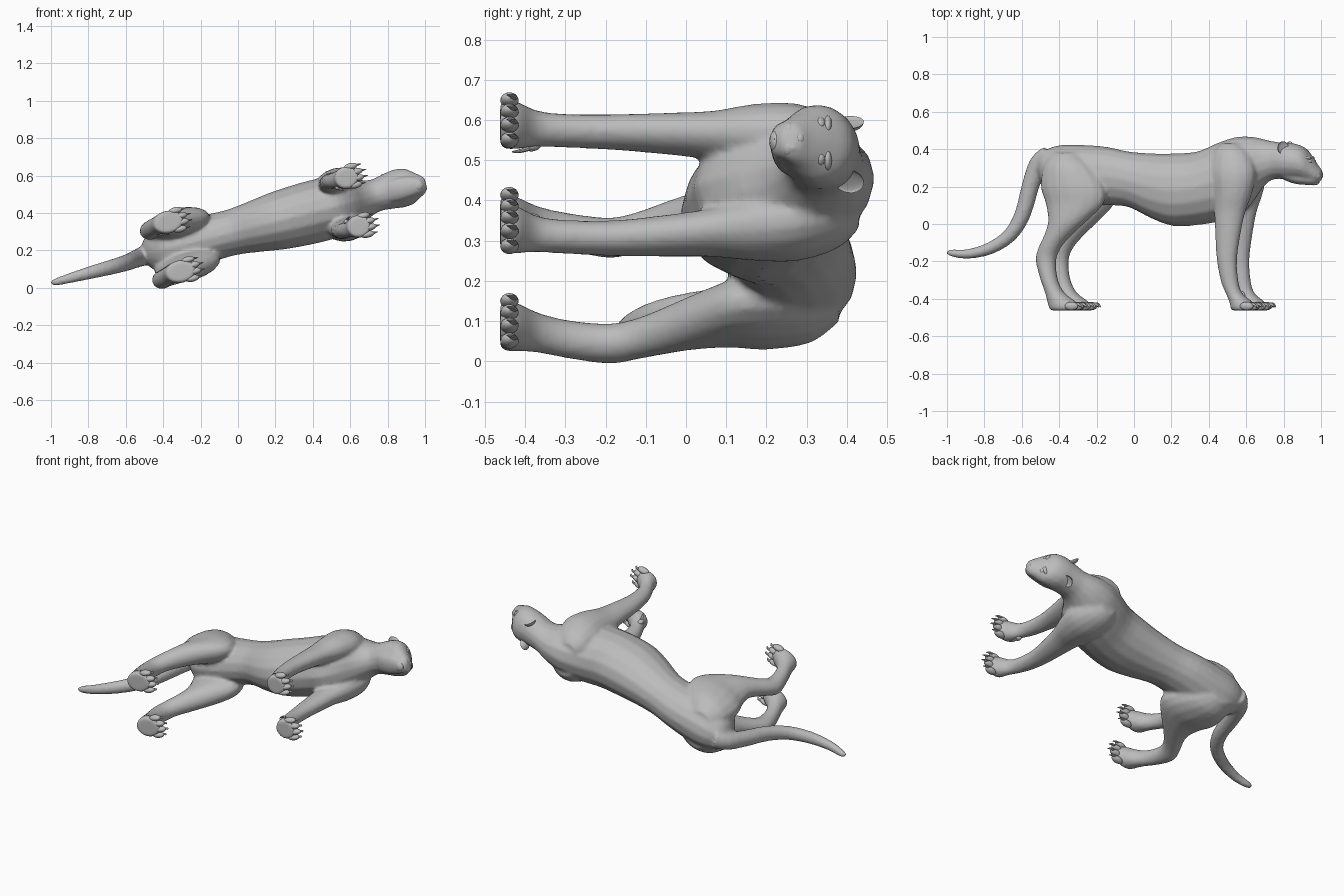
import bpy, bmesh, math
from mathutils import Vector, Matrix

if "Cube" in bpy.data.objects:
    bpy.data.objects.remove(bpy.data.objects["Cube"])

grey = bpy.data.materials.new("plain_grey")
grey.use_nodes = True
GREY = (0.5, 0.5, 0.5, 1)
grey.diffuse_color = GREY
grey.node_tree.nodes["Principled BSDF"].inputs["Base Color"].default_value = GREY

# Animal frame: u runs tail to nose, v is its up, w is sideways; it lies yawed on its side
YAW = math.radians(14.1)
C, S = math.cos(YAW), math.sin(YAW)
FRAME = Matrix(((C, 0, -S, 0), (0, 1, 0, 0), (S, 0, C, 0.305), (0, 0, 0, 1)))


def finish(bm, name):
    bm.transform(FRAME)
    bmesh.ops.recalc_face_normals(bm, faces=bm.faces)
    mesh = bpy.data.meshes.new(name)
    bm.to_mesh(mesh)
    bm.free()
    mesh.materials.append(grey)
    ob = bpy.data.objects.new(name, mesh)
    bpy.context.collection.objects.link(ob)
    for o in bpy.context.selected_objects:
        o.select_set(False)
    bpy.context.view_layer.objects.active = ob
    ob.select_set(True)
    bpy.ops.object.shade_smooth_by_angle(angle=math.radians(40))
    return ob


def spline(rows, steps):
    """Catmull-Rom through rows of numbers."""
    rows = [Vector(r) for r in rows]
    out = []
    for i in range(len(rows) - 1):
        a, b, c, d = rows[max(i - 1, 0)], rows[i], rows[i + 1], rows[min(i + 2, len(rows) - 1)]
        for k in range(steps):
            t = k / steps
            out.append(0.5 * (2 * b + (c - a) * t + (2 * a - 5 * b + 4 * c - d) * t * t
                              + (3 * b - a - 3 * c + d) * t ** 3))
    return out + [rows[-1]]


def loft(bm, rows, axis=None, side=1, steps=3, n=16):
    """Skin of elliptical rings (u, v, w, radius in the uv plane, radius along w)."""
    pts = spline(rows, steps)
    rings = []
    for i, p in enumerate(pts):
        if axis:
            d = Vector(axis)
        else:
            t = pts[min(i + 1, len(pts) - 1)] - pts[max(i - 1, 0)]
            d = Vector((-t[1], t[0])).normalized()
        ring = []
        for k in range(n):
            a = 2 * math.pi * k / n
            r = p[3] * math.cos(a)
            ring.append(bm.verts.new((p[0] + d.x * r, p[1] + d.y * r,
                                      side * (p[2] + p[4] * math.sin(a)))))
        rings.append(ring)
    for r0, r1 in zip(rings, rings[1:]):
        for k in range(n):
            bm.faces.new((r0[k], r0[(k + 1) % n], r1[(k + 1) % n], r1[k]))
    bm.faces.new(rings[0])
    bm.faces.new(rings[-1])


def blob(bm, centre, radii, side=1, yaw=0):
    """Ellipsoid, turned about the up axis."""
    m = (Matrix.Diagonal((1, 1, side, 1)) @ Matrix.Translation(centre)
         @ Matrix.Rotation(yaw, 4, 'Y') @ Matrix.Diagonal((*radii, 1)))
    bmesh.ops.create_uvsphere(bm, u_segments=14, v_segments=10, radius=1, matrix=m)


SIDES = {"upper": 1, "lower": -1}

# Trunk, neck and head: u, top, bottom, w, half width
TRUNK = [(-.525, .36, .26, 0, .04), (-.48, .40, .18, 0, .10), (-.40, .423, .12, 0, .135),
         (-.28, .423, .10, 0, .14), (-.15, .413, .10, 0, .127), (-.03, .388, .09, 0, .124),
         (.10, .378, .028, 0, .14), (.22, .378, -.012, 0, .157), (.35, .388, -.006, 0, .166),
         (.46, .433, .01, 0, .168), (.56, .465, .03, 0, .16), (.64, .468, .10, 0, .135),
         (.70, .458, .185, 0, .105), (.76, .443, .235, .004, .088), (.83, .435, .24, .01, .097),
         (.89, .43, .238, .01, .105), (.945, .408, .235, .008, .098), (.985, .358, .228, .004, .072),
         (1.015, .313, .222, 0, .053), (1.036, .288, .238, 0, .03)]
body = bmesh.new()
loft(body, [(u, (a + b) / 2, w, (a - b) / 2, h) for u, a, b, w, h in TRUNK], axis=(0, 1))

# Lower jaw
loft(body, [(.83, .27, .006, .035, .06), (.89, .25, .006, .036, .062), (.95, .24, .005, .031, .055),
            (1.0, .235, 0, .026, .042), (1.015, .235, 0, .018, .03)], axis=(0, 1))

# Tail
loft(body, [(-.47, .37, 0, .05, .06), (-.53, .32, -.008, .05, .052), (-.575, .20, -.014, .047, .047),
            (-.62, .05, -.02, .043, .044), (-.69, -.06, -.023, .038, .041), (-.80, -.13, -.024, .033, .036),
            (-.92, -.16, -.026, .026, .028), (-1.01, -.155, -.028, .02, .02), (-1.037, -.15, -.028, .01, .011)])

# Legs, as horizontal rings from top to sole
FRONT_LEG = [(.55, .43, .07, .05, .04), (.56, .38, .085, .10, .075), (.575, .28, .108, .125, .088),
             (.575, .17, .117, .106, .08), (.56, .07, .124, .086, .06), (.552, -.03, .13, .072, .052),
             (.546, -.18, .136, .056, .044), (.56, -.30, .136, .048, .042), (.585, -.37, .135, .045, .046),
             (.622, -.415, .134, .062, .058), (.632, -.445, .134, .066, .062), (.632, -.462, .134, .06, .052)]
HIND_LEG = [(-.36, .38, .07, .07, .05), (-.34, .31, .09, .135, .085), (-.31, .20, .108, .177, .088),
            (-.297, .11, .118, .16, .077), (-.332, .02, .13, .108, .066), (-.38, -.05, .137, .078, .058),
            (-.43, -.12, .142, .062, .051), (-.456, -.19, .145, .056, .05), (-.438, -.29, .143, .047, .048),
            (-.405, -.365, .138, .052, .05), (-.365, -.415, .136, .078, .058),
            (-.35, -.445, .136, .085, .062), (-.35, -.462, .136, .076, .052)]
for s, lean in ((1, .03), (-1, -.01)):
    loft(body, FRONT_LEG, axis=(1, 0), side=s)
    # each hock leans in or out by its own amount
    loft(body, [(u, v, w - lean * max(0, 1 - abs(v + .2) / .2), r, h) for u, v, w, r, h in HIND_LEG],
         axis=(1, 0), side=s)

# Fuse the lofts into one flowing skin
skin = finish(body, "body_skin")
remesh = skin.modifiers.new("fuse", 'REMESH')
remesh.mode = 'VOXEL'
remesh.voxel_size = 0.01
remesh.use_smooth_shade = True
relax = skin.modifiers.new("relax", 'SMOOTH')
relax.factor = 0.5
relax.iterations = 5

# Toes and claws
for label, s in SIDES.items():
    for paw, u0, w0 in (("front", .688, .136), ("hind", -.278, .136)):
        toes, claws = bmesh.new(), bmesh.new()
        for k, off in enumerate((-.051, -.017, .017, .051)):
            u = u0 - (.02 if k in (0, 3) else 0)
            w = w0 + off
            blob(toes, (u, -.439, w), (.038, .023, .018), s)
            loft(claws, [(u + .02, -.430, w, .010, .006), (u + .042, -.430, w, .009, .005),
                         (u + .056, -.445, w, .002, .0015)], side=s, steps=2, n=8)
        if paw == "front":  # dewclaw on the inner side
            blob(toes, (.575, -.385, w0 - .042), (.016, .024, .014), s)
            loft(claws, [(.58, -.39, w0 - .05, .008, .007), (.59, -.415, w0 - .06, .006, .005),
                         (.60, -.432, w0 - .064, .002, .002)], side=s, steps=2, n=8)
        finish(toes, f"{paw}_toes_{label}")
        finish(claws, f"{paw}_claws_{label}")

# Ears: a cupped shell with its hollow turned forward and outward
for label, s in SIDES.items():
    ear = bmesh.new()
    blob(ear, (0, 0, 0), (.02, .037, .033))
    for v in ear.verts:
        if v.co.x > 0:
            v.co.x *= -0.35
    ear.transform(Matrix.Diagonal((1, 1, s, 1)) @ Matrix.Translation((.845, .406, .076 + .01 * s))
                  @ Matrix.Rotation(math.radians(-48), 4, 'Y') @ Matrix.Rotation(math.radians(25), 4, 'X'))
    finish(ear, f"ear_{label}")

# Face
for label, s in SIDES.items():
    eye = bmesh.new()
    blob(eye, (.98, .333, .046 + .004 * s), (.012, .013, .017), s, yaw=math.radians(-30))
    finish(eye, f"eye_{label}")
    brow = bmesh.new()
    blob(brow, (.967, .352, .046 + .004 * s), (.018, .011, .026), s, yaw=math.radians(-30))
    finish(brow, f"brow_{label}")
    pad = bmesh.new()
    blob(pad, (1.005, .256, .02), (.031, .023, .027), s)
    finish(pad, f"muzzle_pad_{label}")
nose = bmesh.new()
blob(nose, (1.018, .283, 0), (.019, .014, .019))
finish(nose, "nose")
chin = bmesh.new()
blob(chin, (.992, .223, 0), (.03, .016, .028))
finish(chin, "chin")
